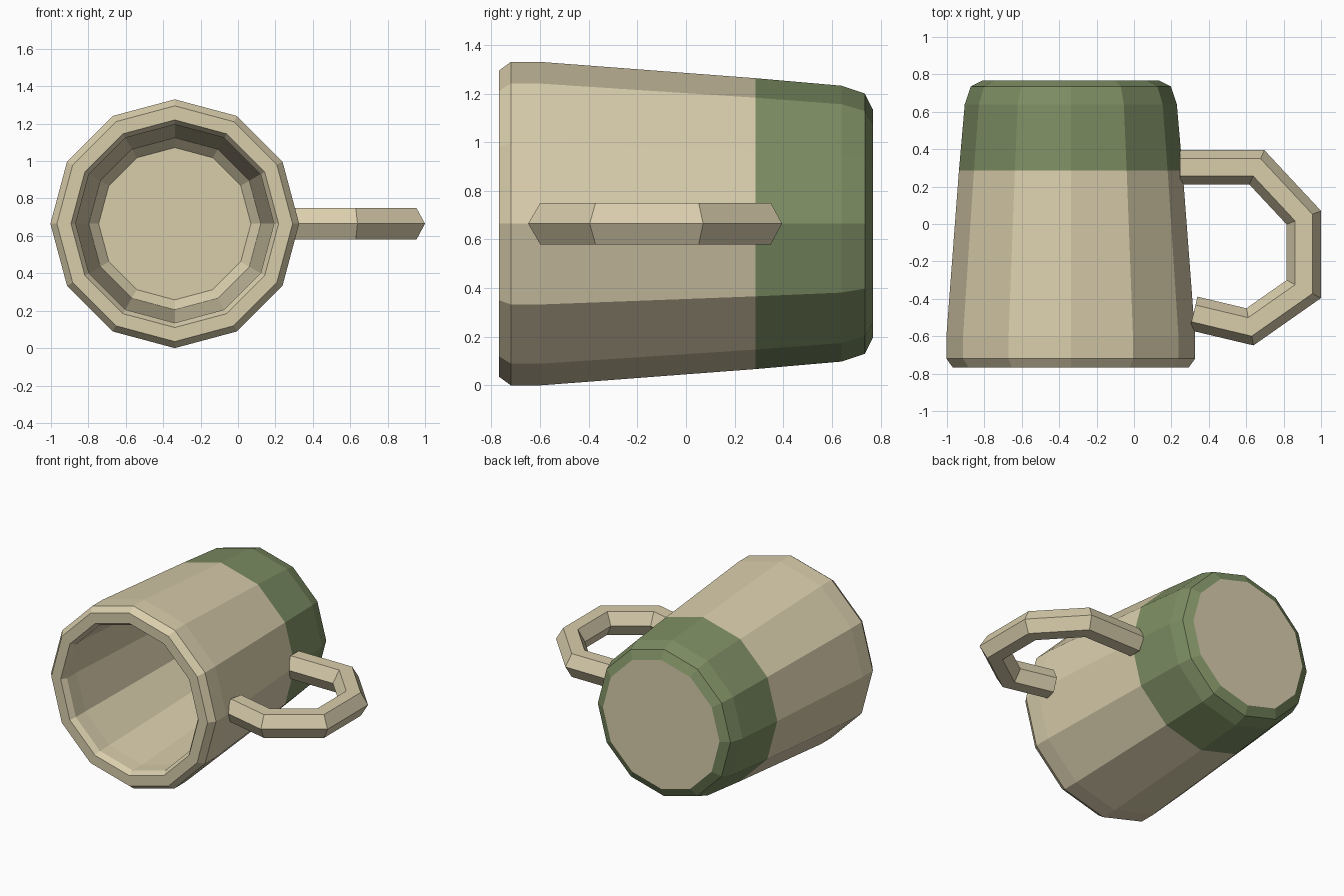
import bpy, bmesh
from math import cos, sin, pi, radians
from mathutils import Vector

old = bpy.data.objects.get("Cube")
if old:
    bpy.data.objects.remove(old, do_unlink=True)


def material(name, color):
    m = bpy.data.materials.new(name)
    m.use_nodes = True
    m.diffuse_color = color
    m.node_tree.nodes["Principled BSDF"].inputs["Base Color"].default_value = color
    return m


cream = material("cream glaze", (0.69, 0.61, 0.41, 1))
green = material("green glaze", (0.205, 0.27, 0.125, 1))

SIDES = 12
AXIS_X, AXIS_Z = -0.338, 0.665


def skin(bm, rings):
    """Bridge consecutive closed rings and cap both ends."""
    rows = [[bm.verts.new(p) for p in ring] for ring in rings]
    n = len(rows[0])
    for a, b in zip(rows, rows[1:]):
        for i in range(n):
            j = (i + 1) % n
            bm.faces.new((a[i], a[j], b[j], b[i]))
    bm.faces.new(rows[0])
    bm.faces.new(rows[-1])
    bmesh.ops.recalc_face_normals(bm, faces=bm.faces)


def finish(bm, name, mats):
    mesh = bpy.data.meshes.new(name)
    bm.to_mesh(mesh)
    bm.free()
    for m in mats:
        mesh.materials.append(m)
    obj = bpy.data.objects.new(name, mesh)
    bpy.context.collection.objects.link(obj)
    return obj


def ring(radius, y):
    return [(AXIS_X + radius * cos(2 * pi * i / SIDES), y,
             AXIS_Z + radius * sin(2 * pi * i / SIDES)) for i in range(SIDES)]


# Mug body: (radius, y) from the outer base, round the rim, to the inner floor
BAND_Y = 0.285
outer = [(0.47, 0.768), (0.535, 0.735), (0.567, 0.64), (0.598, BAND_Y),
         (0.665, -0.60), (0.665, -0.72), (0.63, -0.768)]
inner = [(0.555, -0.768), (0.53, -0.73), (0.53, -0.62), (0.46, 0.56), (0.407, 0.62)]
bm = bmesh.new()
skin(bm, [ring(r, y) for r, y in outer + inner])

# Green band on the outer wall near the base
bm.normal_update()
for f in bm.faces:
    c = f.calc_center_median()
    out = f.normal.dot(Vector((c.x - AXIS_X, 0, c.z - AXIS_Z))) > 0.01
    f.material_index = int(c.y > BAND_Y and out)
finish(bm, "mug_body", [cream, green])

# Handle: six-sided bar swept along a mitred path in the horizontal plane
path = [Vector(p) for p in [(0.245, 0.303), (0.657, 0.303), (0.908, 0.034),
                            (0.908, -0.348), (0.62, -0.55), (0.318, -0.478)]]
HALF_WIDTH, HALF_HEIGHT = 0.092, 0.085
rings = []
for i, p in enumerate(path):
    before = (p - path[i - 1]).normalized() if i else None
    after = (path[i + 1] - p).normalized() if i + 1 < len(path) else None
    before, after = before or after, after or before
    tangent = (before + after).normalized()
    side = Vector((tangent.y, -tangent.x)) / tangent.dot(after)
    loop = []
    for k in range(6):
        a = radians(60 * k)
        q = p + side * HALF_WIDTH * cos(a)
        loop.append((q.x, q.y, AXIS_Z + HALF_HEIGHT * sin(a) / sin(pi / 3)))
    rings.append(loop)
bm = bmesh.new()
skin(bm, rings)
finish(bm, "handle", [cream])
